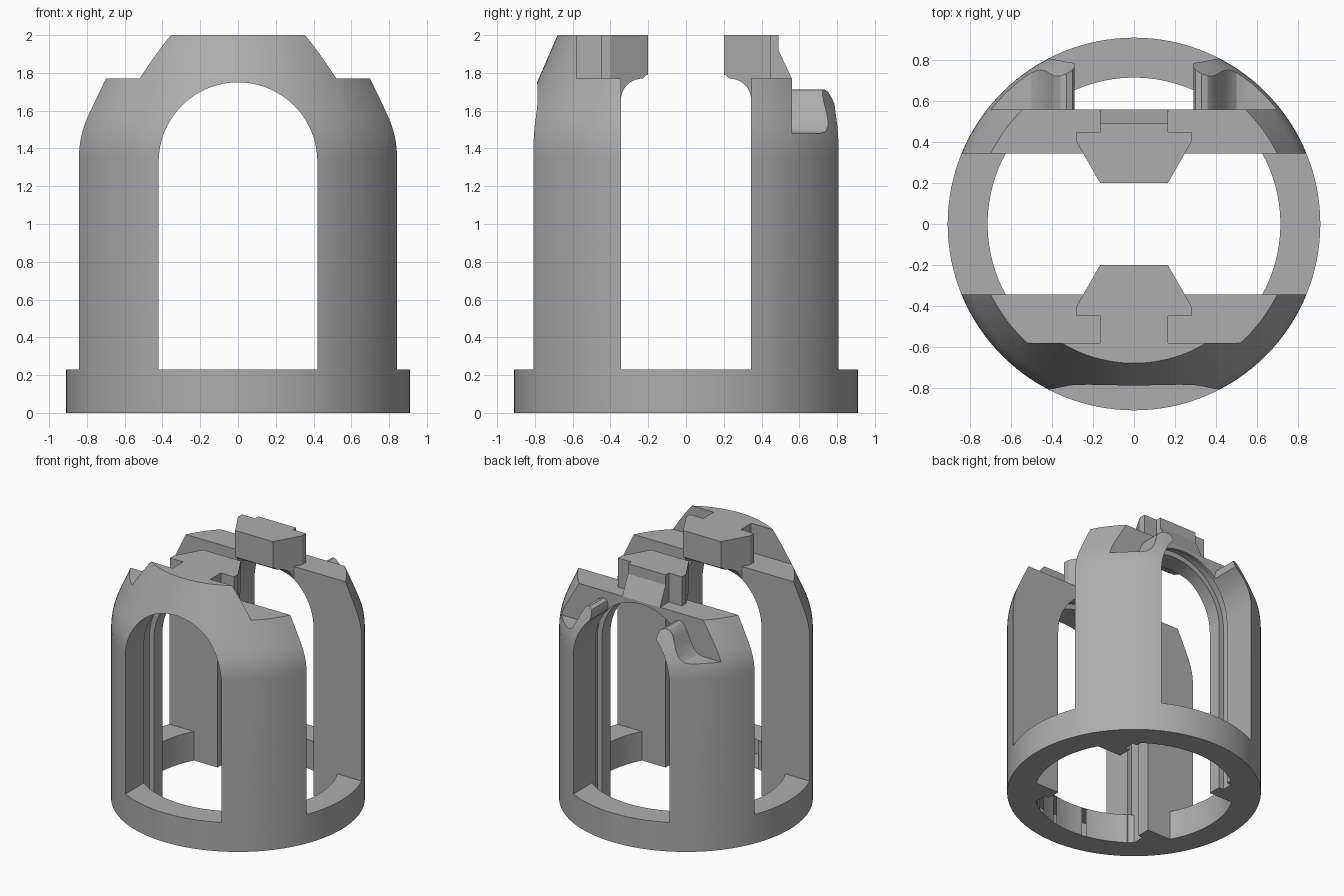
import bpy, bmesh, math
from mathutils import Matrix

cube = bpy.data.objects.get("Cube")
if cube:
    bpy.data.objects.remove(cube, do_unlink=True)

grey = bpy.data.materials.new("plain grey")
grey.use_nodes = True
colour = (0.42, 0.42, 0.42, 1)
grey.diffuse_color = colour
grey.node_tree.nodes["Principled BSDF"].inputs["Base Color"].default_value = colour


def make(name, bm):
    bmesh.ops.recalc_face_normals(bm, faces=bm.faces)
    mesh = bpy.data.meshes.new(name)
    bm.to_mesh(mesh)
    bm.free()
    obj = bpy.data.objects.new(name, mesh)
    bpy.context.collection.objects.link(obj)
    mesh.materials.append(grey)
    return obj


def prism(name, points, lo, hi, axis):
    """Extrude a 2D outline: axis Z takes (x, y), Y takes (x, z), X takes (y, z)."""
    place = {"X": lambda a, b, c: (c, a, b),
             "Y": lambda a, b, c: (a, c, b),
             "Z": lambda a, b, c: (a, b, c)}[axis]
    bm = bmesh.new()
    face = bm.faces.new([bm.verts.new(place(a, b, lo)) for a, b in points])
    new = bmesh.ops.extrude_face_region(bm, geom=[face])["geom"]
    shift = place(0, 0, hi - lo)
    bmesh.ops.translate(bm, vec=shift, verts=[v for v in new if isinstance(v, bmesh.types.BMVert)])
    return make(name, bm)


def arc(cx, cy, r, start, end, n):
    angles = [math.radians(start + (end - start) * i / n) for i in range(n + 1)]
    return [(cx + r * math.cos(a), cy + r * math.sin(a)) for a in angles]


def combine(target, tool, operation="DIFFERENCE"):
    mod = target.modifiers.new("combine", "BOOLEAN")
    mod.operation, mod.solver, mod.object = operation, "EXACT", tool
    bpy.context.view_layer.objects.active = target
    bpy.ops.object.modifier_apply(modifier=mod.name)
    bpy.data.objects.remove(tool, do_unlink=True)


def box(name, x, y0, y1, z0, z1):
    return prism(name, [(-x, y0), (x, y0), (x, y1), (-x, y1)], z0, z1, "Z")


def arch(name, r, y0, y1, z0):
    return prism(name, [(-r, z0), (r, z0)] + arc(0, 1.33, r, 0, 180, 48), y0, y1, "Y")


def bore(tool):
    """Limit a low cutter to the round hole of the base ring."""
    combine(tool, prism("bore", arc(0, 0, 0.715, 0, 357.1875, 127), -0.2, 0.3, "Z"), "INTERSECT")
    return tool


# Turned outer body: cylinder, rounded shoulder, cone
shoulder = []
for i in range(9):
    t = i / 8
    z = (1 - t) ** 2 * 1.35 + 2 * t * (1 - t) * 1.47 + t * t * 1.58
    shoulder.append((0.91 + t * t * (0.862 - 0.91), z))
profile = [(0, 0), (0.91, 0)] + shoulder + [(0.68, 2), (0, 2)]
bm = bmesh.new()
verts = [bm.verts.new((r, 0, z)) for r, z in profile]
edges = [bm.edges.new(pair) for pair in zip(verts, verts[1:])]
bmesh.ops.spin(bm, geom=verts + edges, axis=(0, 0, 1), cent=(0, 0, 0),
               angle=math.tau, steps=128, use_duplicate=False)
bmesh.ops.remove_doubles(bm, verts=bm.verts, dist=0.0001)
body = make("cage_body", bm)

# Wide side slot, its opening through the ring, and the lowered top
combine(body, box("slot", 1.2, -0.345, 0.345, 0.23, 2.2))
combine(body, bore(box("slot_low", 1.2, -0.345, 0.345, -0.1, 0.28)))
combine(body, box("top_step", 1.2, -0.58, 1.2, 1.77, 2.2))

# T-shaped keys with a hollow fillet under the overhang
half_key = [(0.165, 0.2), (0.28, 0.4), (0.28, 0.45), (0.165, 0.45), (0.165, 0.6)]
for side in (-1, 1):
    outline = [(x, y * side) for x, y in half_key]
    outline += [(-x, y) for x, y in reversed(outline)]
    key = prism("key", outline, 1.655, 2, "Z")
    hollow = [(0.1, 1.6), (0.345, 1.6)] + arc(0.23, 1.655, 0.115, 0, 90, 10)
    hollow += [(0.21, 1.79), (0.1, 1.79)]
    combine(key, prism("hollow", [(y * side, z) for y, z in hollow], -0.5, 0.5, "X"))
    combine(body, key, "UNION")

# Sloped back of the rear key
wedge = [(0.49, 2.2), (0.49, 1.92), (0.56, 1.77), (0.56, 1.72), (1.2, 1.72), (1.2, 2.2)]
combine(body, prism("wedge", wedge, -1.2, 1.2, "X"))

# Rear notch that leaves a curved lip on each side of the arch
lip = [(0.29, 1.5), (0.29, 1.67), (0.3, 1.7), (0.33, 1.712), (0.36, 1.705), (0.385, 1.68),
       (0.405, 1.64), (0.43, 1.58), (0.465, 1.52), (0.5, 1.49), (0.54, 1.48), (1.2, 1.48), (1.2, 2.2)]
combine(body, prism("notch", lip + [(-x, z) for x, z in reversed(lip)], 0.56, 1.2, "Y"))

# Arched passage from front to back, with a track groove in each wall
combine(body, arch("passage", 0.42, -1.2, 1.2, 0.23))
combine(body, bore(box("passage_low", 0.42, -1.2, 1.2, -0.1, 0.28)))
for y0, y1 in ((-0.575, -0.45), (0.45, 0.535)):
    combine(body, arch("groove", 0.46, y0, y1, 0.23))
    combine(body, bore(box("groove_low", 0.46, y0, y1, -0.1, 0.28)))

# Smooth the curved walls and keep the cut edges crisp
bpy.ops.object.select_all(action="DESELECT")
body.select_set(True)
bpy.context.view_layer.objects.active = body
bpy.ops.object.shade_smooth_by_angle(angle=math.radians(25))
